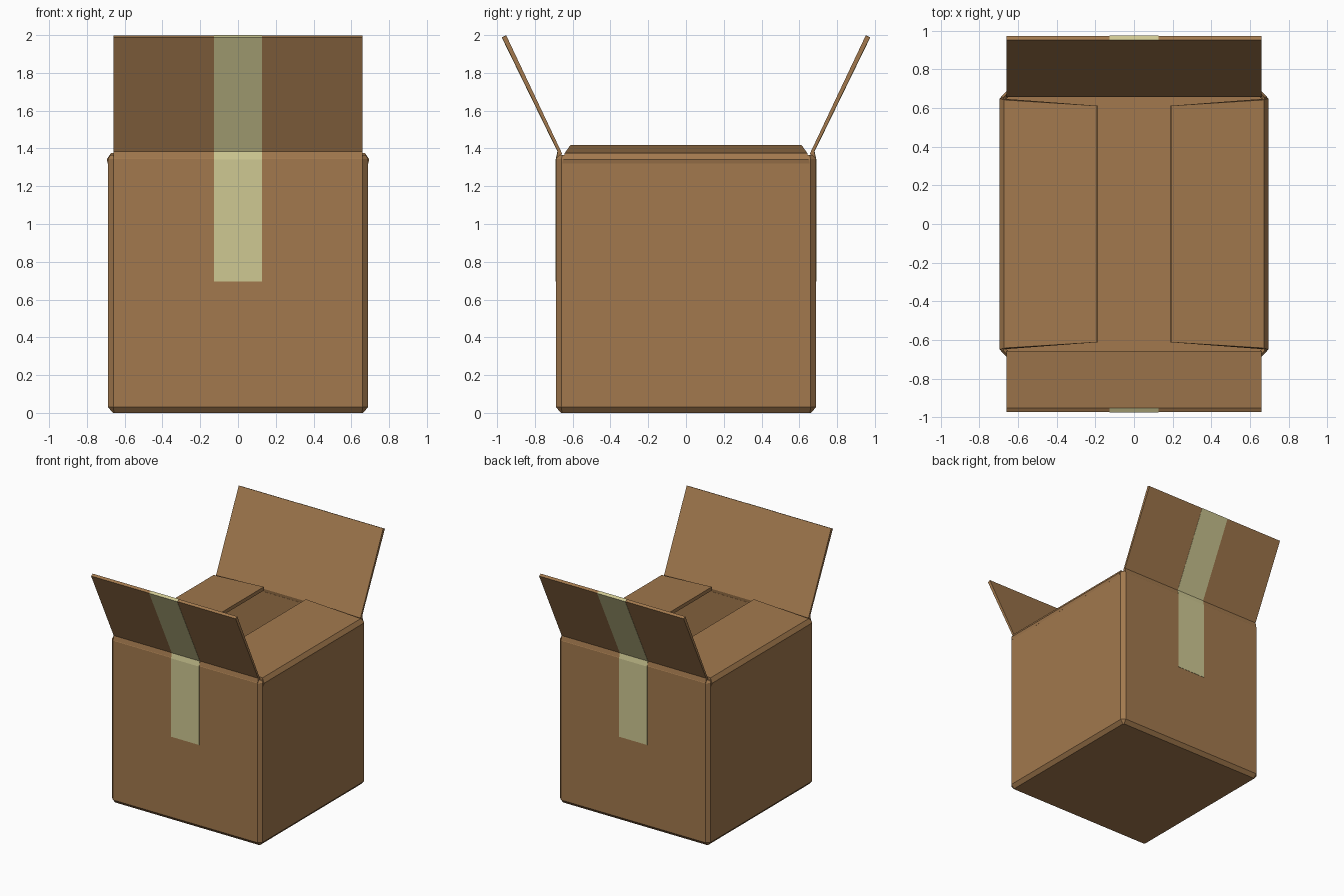
import bpy, bmesh, math
from mathutils import Matrix

if "Cube" in bpy.data.objects:
    bpy.data.objects.remove(bpy.data.objects["Cube"])


def material(name, rgb):
    m = bpy.data.materials.new(name)
    m.diffuse_color = (*rgb, 1)
    m.use_nodes = True
    m.node_tree.nodes["Principled BSDF"].inputs["Base Color"].default_value = m.diffuse_color
    return m


CARD = material("cardboard", (0.36, 0.19, 0.075))
TAPE = material("packing_tape", (0.62, 0.58, 0.29))


def finish(name, bm, mat, turn=0):
    bmesh.ops.recalc_face_normals(bm, faces=bm.faces)
    bm.transform(Matrix.Rotation(math.radians(turn), 4, 'Z'))
    me = bpy.data.meshes.new(name)
    bm.to_mesh(me)
    bm.free()
    me.materials.append(mat)
    ob = bpy.data.objects.new(name, me)
    bpy.context.collection.objects.link(ob)
    return ob


def prism(name, pts, mat, turn):
    """Closed profile of (outward, z, half width), widened sideways and turned to one wall."""
    bm = bmesh.new()
    left = [bm.verts.new((o, -w, z)) for o, z, w in pts]
    right = [bm.verts.new((o, w, z)) for o, z, w in pts]
    bm.faces.new(left)
    bm.faces.new(right[::-1])
    n = len(pts)
    for i in range(n):
        j = (i + 1) % n
        bm.faces.new((left[i], right[i], right[j], left[j]))
    return finish(name, bm, mat, turn)


# Hollow box body: chamfered square rings from underside, up the outside, down the inside
RINGS = [(0.662, 0.0, 0.006), (0.688, 0.03, 0.028), (0.688, 1.345, 0.028),
         (0.676, 1.365, 0.022), (0.66, 1.35, 0.012), (0.66, 0.03, 0.012)]
bm = bmesh.new()
loops = []
for h, z, c in RINGS:
    k = h - c
    xy = [(h, -k), (h, k), (k, h), (-k, h), (-h, k), (-h, -k), (-k, -h), (k, -h)]
    loops.append([bm.verts.new((x, y, z)) for x, y in xy])
for a, b in zip(loops, loops[1:]):
    for i in range(8):
        j = (i + 1) % 8
        bm.faces.new((a[i], a[j], b[j], b[i]))
bm.faces.new(loops[0])
bm.faces.new(loops[-1])
finish("box_body", bm, CARD)

# Flap profiles: side flaps fold in and taper, front and back flaps stand open
SIDE = [(0.69, 1.32, 0.655), (0.695, 1.342, 0.65), (0.672, 1.376, 0.642),
        (0.192, 1.418, 0.612), (0.19, 1.39, 0.612), (0.66, 1.345, 0.645)]
OPEN = [(0.688, 1.34, 0.66), (0.679, 1.384, 0.66), (0.974, 1.988, 0.66),
        (0.952, 1.999, 0.66), (0.657, 1.375, 0.66), (0.662, 1.34, 0.66)]
# Tape: outer path down the flap and wall, returning inside the cardboard
STRIP = [(0.69, 0.695), (0.69, 1.342), (0.681, 1.384), (0.976, 1.988), (0.952, 2.0),
         (0.952, 1.99), (0.962, 1.984), (0.672, 1.38), (0.68, 1.34), (0.68, 0.695)]

for side, turn in (("right", 0), ("left", 180)):
    prism(side + "_flap", SIDE, CARD, turn)
for side, turn in (("front", -90), ("back", 90)):
    prism(side + "_flap", OPEN, CARD, turn)
    prism(side + "_tape", [(o, z, 0.128) for o, z in STRIP], TAPE, turn)
